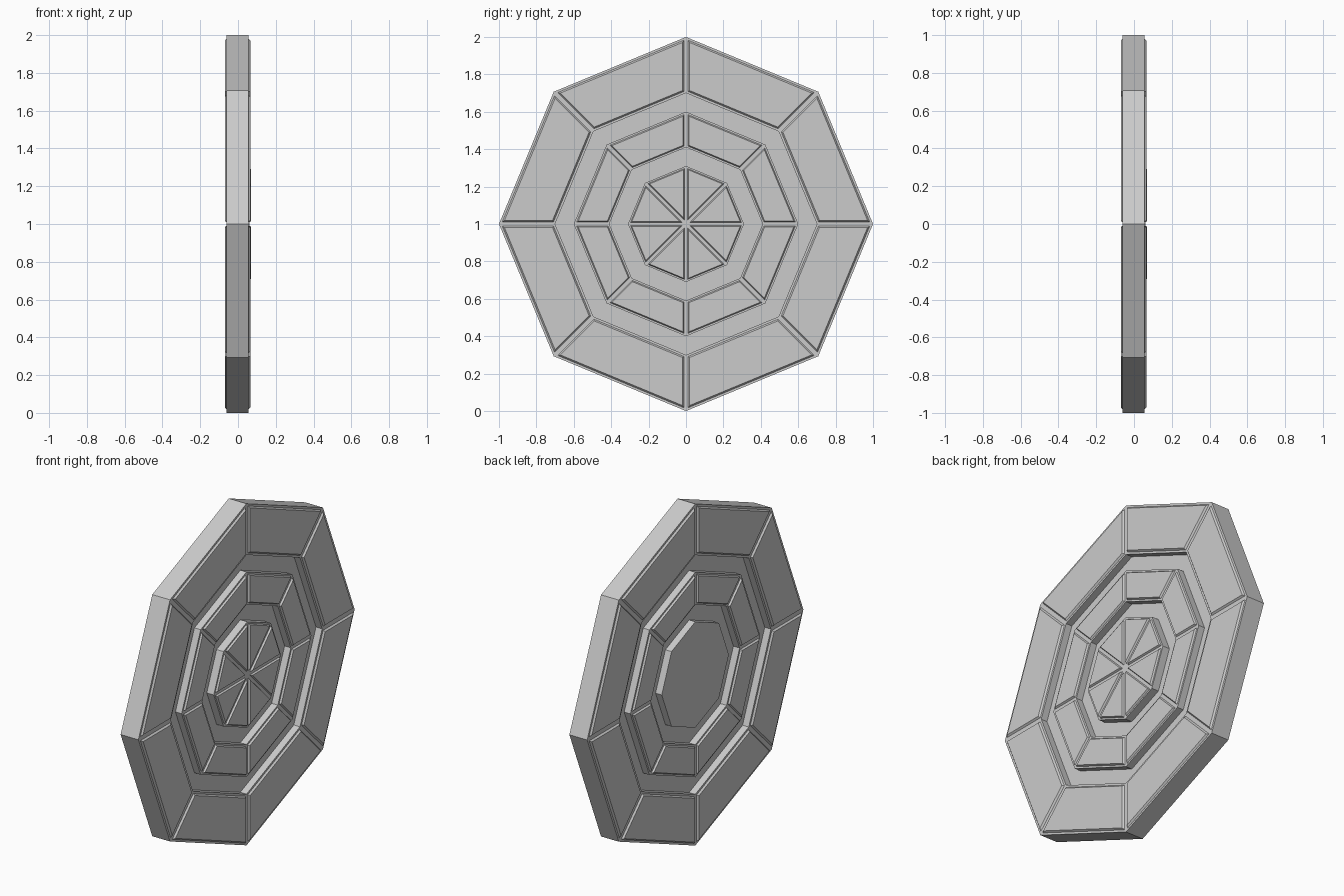
import bpy, bmesh, math
from mathutils import Vector

if "Cube" in bpy.data.objects:
    bpy.data.objects.remove(bpy.data.objects["Cube"])

SIDES = 8
CENTRE_Z = 1.0


def place(y, z, x):
    return Vector((x, y, z + CENTRE_Z))


def corner(r, k):
    a = 2 * math.pi * k / SIDES
    return Vector((r * math.cos(a), r * math.sin(a)))


def finish(name, bm):
    bmesh.ops.recalc_face_normals(bm, faces=bm.faces)
    mesh = bpy.data.meshes.new(name)
    bm.to_mesh(mesh)
    bm.free()
    obj = bpy.data.objects.new(name, mesh)
    bpy.context.collection.objects.link(obj)
    return obj


def lathe(name, profile):
    """Revolve (radius, x) points in eight flat steps; ends are capped."""
    bm = bmesh.new()
    rings = [[bm.verts.new(place(*corner(r, k), x)) for k in range(SIDES)]
             for r, x in profile]
    for a, b in zip(rings, rings[1:]):
        for k in range(SIDES):
            n = (k + 1) % SIDES
            bm.faces.new((a[k], a[n], b[n], b[k]))
    bm.faces.new(rings[0])
    bm.faces.new(rings[-1])
    return finish(name, bm)


def inset(poly, d):
    """Offset a convex counter-clockwise polygon inward by d."""
    out = []
    n = len(poly)
    for i in range(n):
        e1 = (poly[i] - poly[i - 1]).normalized()
        e2 = (poly[(i + 1) % n] - poly[i]).normalized()
        n1, n2 = Vector((-e1.y, e1.x)), Vector((-e2.y, e2.x))
        out.append(poly[i] + (n1 + n2) * d / (1 + n1.dot(n2)))
    return out


def panels(name, r_in, r_out, x_base, x_top, gap, bevel):
    """Eight raised, bevelled plates, one per sector."""
    bm = bmesh.new()
    for k in range(SIDES):
        poly = [corner(r_out, k), corner(r_out, k + 1)]
        if r_in > 0:
            poly += [corner(r_in, k + 1), corner(r_in, k)]
        else:
            poly.append(Vector((0, 0)))
        base = [bm.verts.new(place(*p, x_base)) for p in inset(poly, gap)]
        top = [bm.verts.new(place(*p, x_top)) for p in inset(poly, gap + bevel)]
        n = len(poly)
        for i in range(n):
            j = (i + 1) % n
            bm.faces.new((base[i], base[j], top[j], top[i]))
        bm.faces.new(top)
        bm.faces.new(base)
    return finish(name, bm)


# Octagonal body with two stepped channels on each side
FRONT, BACK = 0.055, -0.06
FLOOR_F, FLOOR_B = 0.015, -0.02
steps = [(0.31, 1), (0.31, 0), (0.41, 0), (0.41, 1), (0.60, 1),
         (0.60, 0), (0.70, 0), (0.70, 1), (1.0, 1)]
front = [(r, FRONT if up else FLOOR_F) for r, up in steps]
front[0] = (0.31, 0.06)
back = [(r, BACK if up else FLOOR_B) for r, up in reversed(steps)]
lathe("octagonal_body", front + back)

# Raised panels on both faces
for side, base, top in (("right", FRONT, 0.065), ("left", BACK, -0.07)):
    panels("outer_panels_" + side, 0.70, 1.0, base, top, 0.012, 0.008)
    panels("middle_panels_" + side, 0.41, 0.60, base, top, 0.010, 0.006)

# Hub wedges on one face only
panels("hub_wedges", 0.0, 0.31, 0.06, 0.07, 0.009, 0.005)
